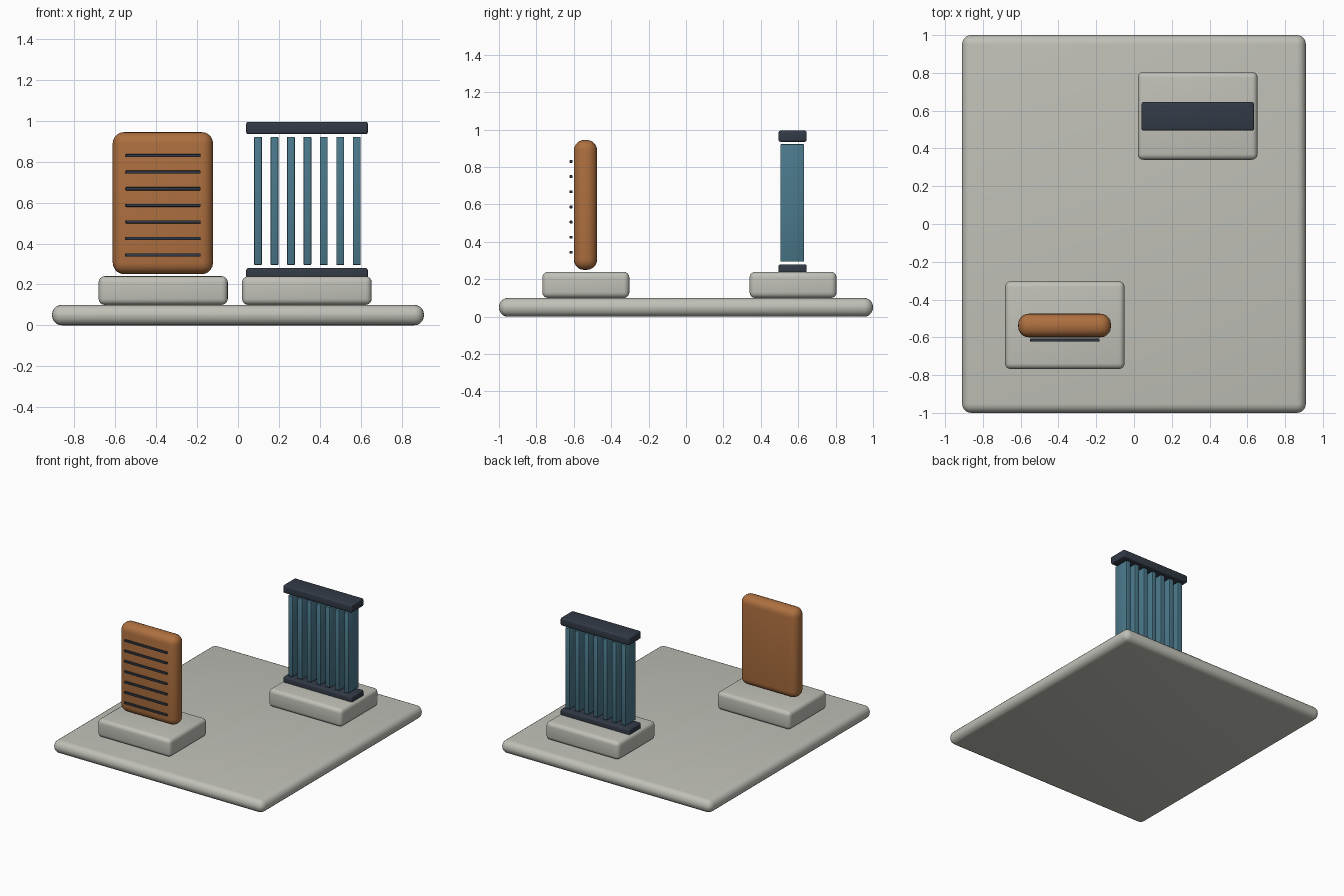
import bpy
import math

if "Cube" in bpy.data.objects:
    bpy.data.objects.remove(bpy.data.objects["Cube"])


def material(name, rgb):
    m = bpy.data.materials.new(name)
    m.diffuse_color = (*rgb, 1)
    m.use_nodes = True
    m.node_tree.nodes["Principled BSDF"].inputs["Base Color"].default_value = m.diffuse_color
    return m


STONE = material("pale stone", (0.53, 0.53, 0.48))
COPPER = material("copper orange", (0.42, 0.16, 0.05))
TEAL = material("steel teal", (0.07, 0.19, 0.26))
DARK = material("dark slate", (0.033, 0.043, 0.062))


def block(name, x, y, z, mat, bevel, segments=3):
    """Rounded box spanning the given (min, max) ranges."""
    spans = (x, y, z)
    bpy.ops.mesh.primitive_cube_add(size=1, location=[(a + b) / 2 for a, b in spans])
    ob = bpy.context.object
    ob.name = name
    ob.scale = [b - a for a, b in spans]
    bpy.ops.object.transform_apply(location=False, rotation=False, scale=True)
    mod = ob.modifiers.new("rounding", 'BEVEL')
    mod.width = bevel
    mod.segments = segments
    bpy.ops.object.modifier_apply(modifier=mod.name)
    ob.data.materials.append(mat)
    bpy.ops.object.shade_smooth_by_angle(angle=math.radians(35))
    return ob


# Ground slab and the two plinths
block("base_slab", (-0.91, 0.91), (-1, 1), (0, 0.1), STONE, 0.048, 5)
block("front_plinth", (-0.682, -0.05), (-0.768, -0.303), (0.1, 0.24), STONE, 0.03, 4)
block("rear_plinth", (0.02, 0.654), (0.34, 0.805), (0.1, 0.24), STONE, 0.03, 4)

# Upright panel with a row of raised slats hovering before its face
block("panel", (-0.613, -0.122), (-0.6, -0.475), (0.25, 0.945), COPPER, 0.056, 5)
for i in range(7):
    z = 0.344 + i * 0.081
    block(f"slat_{i + 1}", (-0.55, -0.183), (-0.622, -0.607),
          (z - 0.0075, z + 0.0075), DARK, 0.003, 2)

# Fin stack held between two caps
for name, z in (("lower_cap", (0.22, 0.28)), ("upper_cap", (0.935, 0.995))):
    block(name, (0.04, 0.635), (0.495, 0.645), z, DARK, 0.01)
for i in range(7):
    x = 0.098 + i * 0.0805
    block(f"fin_{i + 1}", (x - 0.019, x + 0.019), (0.505, 0.632),
          (0.295, 0.922), TEAL, 0.004, 2)
